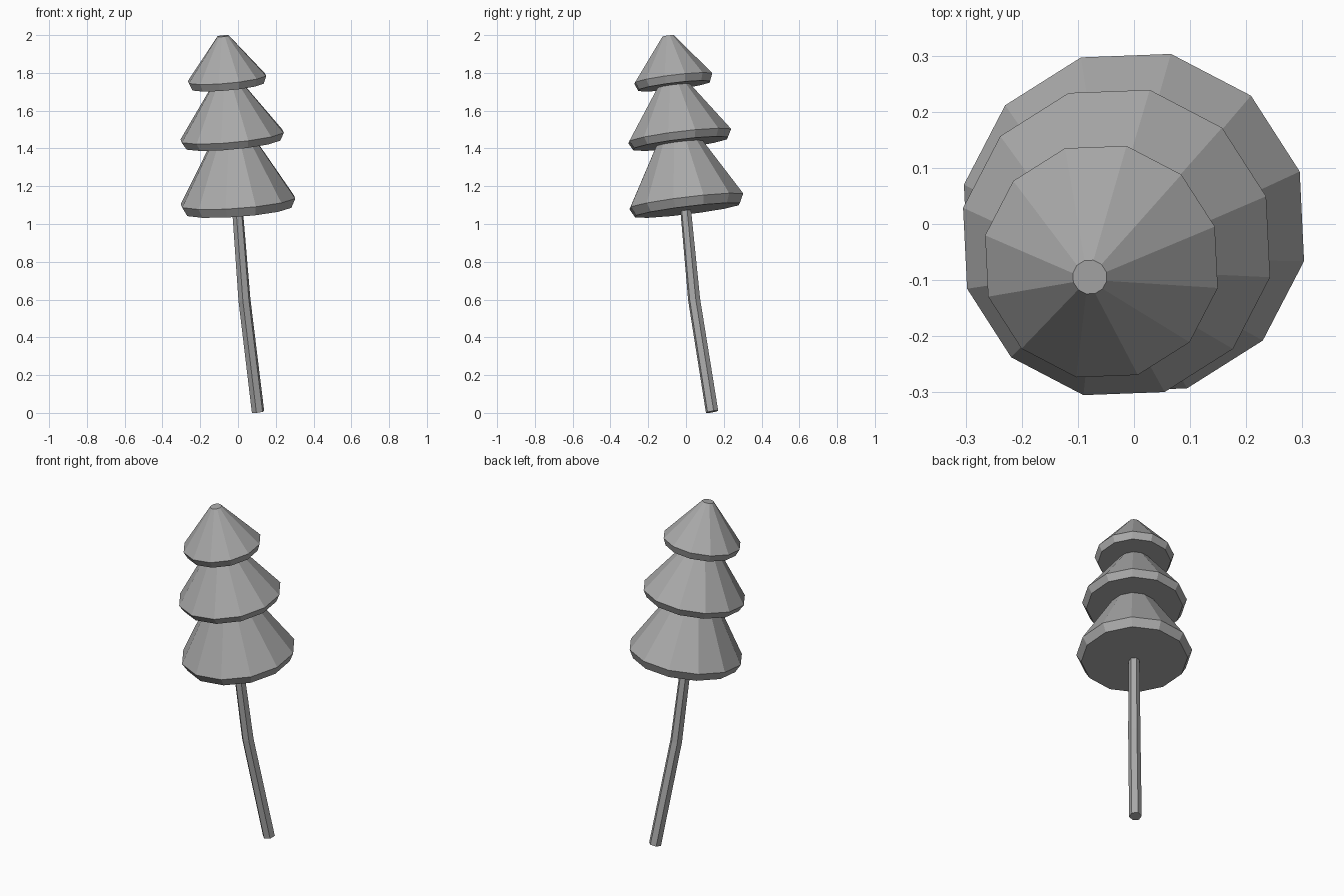
import bpy, bmesh, math
from mathutils import Vector

cube = bpy.data.objects.get("Cube")
if cube:
    bpy.data.objects.remove(cube)

grey = bpy.data.materials.new("plain grey")
grey.use_nodes = True
GREY = (0.4, 0.4, 0.4, 1)
grey.diffuse_color = GREY
grey.node_tree.nodes["Principled BSDF"].inputs["Base Color"].default_value = GREY

Z = Vector((0, 0, 1))


def loft(name, rings, sides, turn):
    """Closed flat-shaded solid through rings of (centre, axis, radius)."""
    bm = bmesh.new()
    loops = []
    for centre, axis, radius in rings:
        tilt = Z.rotation_difference(Vector(axis).normalized())
        loop = []
        for i in range(sides):
            a = math.radians(turn) + math.tau * i / sides
            loop.append(bm.verts.new(Vector(centre) + tilt @ Vector(
                (radius * math.cos(a), radius * math.sin(a), 0))))
        loops.append(loop)
    for low, high in zip(loops, loops[1:]):
        for i in range(sides):
            j = (i + 1) % sides
            bm.faces.new((low[i], low[j], high[j], high[i]))
    bm.faces.new(loops[0][::-1])
    bm.faces.new(loops[-1])
    mesh = bpy.data.meshes.new(name)
    bm.to_mesh(mesh)
    bm.free()
    mesh.materials.append(grey)
    obj = bpy.data.objects.new(name, mesh)
    bpy.context.collection.objects.link(obj)
    return obj


# Bent hexagonal trunk
foot, bend, tip = Vector((0.106, 0.138, 0.006)), Vector((0.034, 0.043, 0.6)), Vector((-0.006, -0.006, 1.12))
loft("trunk", [(foot, bend - foot, 0.034),
               (bend, tip - foot, 0.033),
               (tip, tip - bend, 0.029)], 6, 15)

# Three leaning foliage tiers: rim centre, axis, rim radius, rim depth, cone height, top radius
LEAN = (-0.092, -0.122, 1)
tiers = {
    "lower_foliage": ((0, 0.002, 1.12), (-0.075, -0.122, 1), 0.311, 0.048, 0.38, 0.085),
    "middle_foliage": ((-0.031, -0.033, 1.465), LEAN, 0.281, 0.04, 0.33, 0.045),
    "upper_foliage": ((-0.058, -0.067, 1.77), LEAN, 0.213, 0.04, 0.228, 0.031),
}
for name, (rim, axis, radius, depth, height, top) in tiers.items():
    rim, up = Vector(rim), Vector(axis).normalized()
    loft(name, [(rim - up * depth, axis, radius * 0.92),
                (rim, axis, radius),
                (rim + up * height, axis, top)], 12, 17.5)
